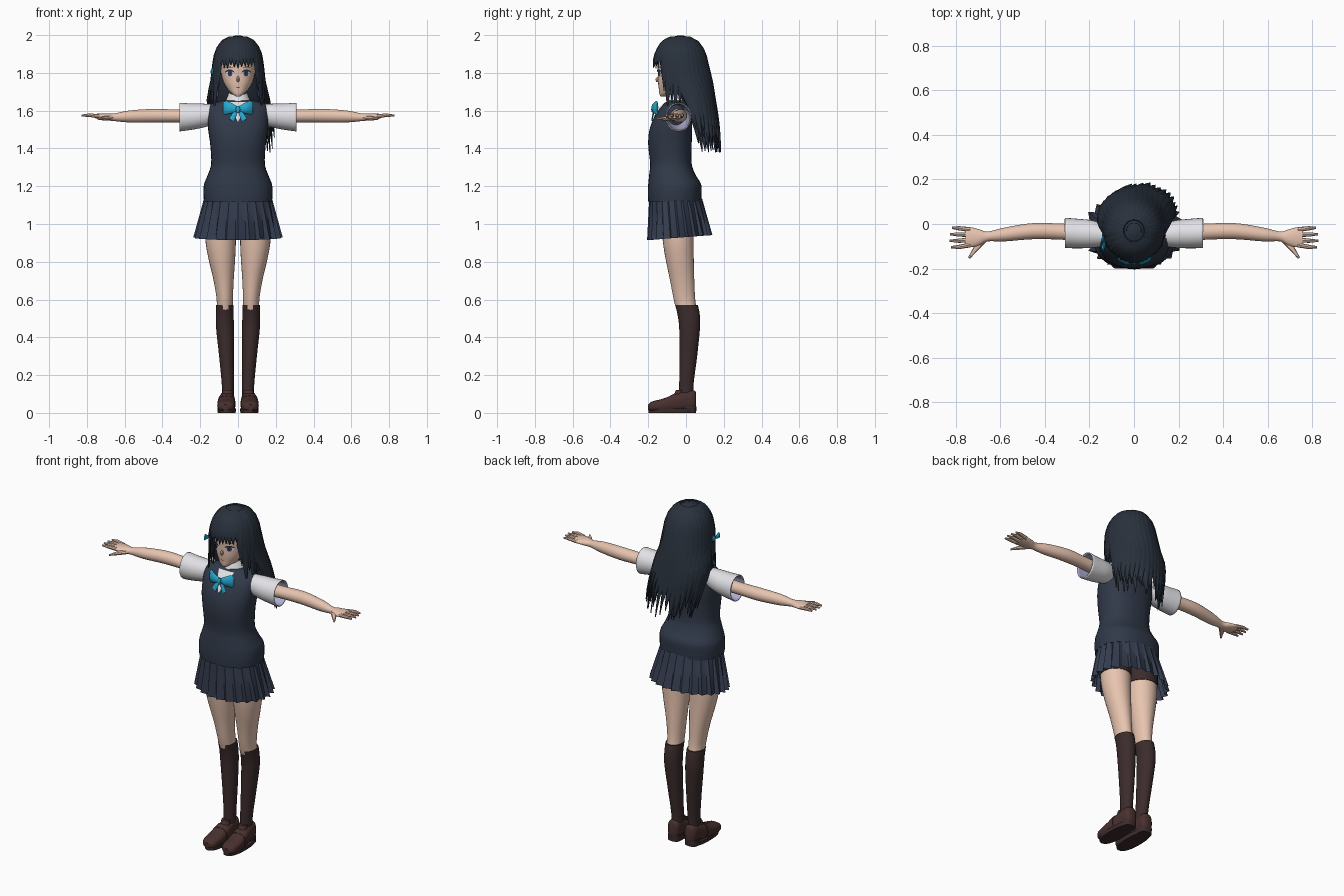
import bpy, bmesh, math, random
from mathutils import Vector

random.seed(4)
cube = bpy.data.objects.get("Cube")
if cube:
    bpy.data.objects.remove(cube, do_unlink=True)


def material(name, *rgb):
    m = bpy.data.materials.new(name)
    m.diffuse_color = (*rgb, 1)
    m.use_nodes = True
    m.node_tree.nodes["Principled BSDF"].inputs["Base Color"].default_value = (*rgb, 1)
    return m


SKIN = material("skin", .8, .55, .43)
HAIR = material("dark_hair", .022, .031, .046)
VEST = material("navy_knit", .03, .041, .066)
SKIRT = material("navy_cloth", .036, .047, .08)
SOCK = material("brown_sock", .045, .025, .025)
SHOE = material("brown_leather", .065, .03, .027)
WHITE = material("white_cloth", .8, .8, .84)
LILAC = material("lilac_lining", .42, .42, .65)
CYAN = material("cyan_ribbon", .02, .4, .63)
INDIGO = material("indigo", .05, .05, .15)
built = []
SIDES = (("left", 1), ("right", -1))


def build(name, verts, faces, *mats):
    me = bpy.data.meshes.new(name)
    me.from_pydata(verts, [], faces)
    bm = bmesh.new()
    bm.from_mesh(me)
    bmesh.ops.recalc_face_normals(bm, faces=bm.faces)
    bm.to_mesh(me)
    bm.free()
    for m in mats:
        me.materials.append(m)
    ob = bpy.data.objects.new(name, me)
    bpy.context.collection.objects.link(ob)
    built.append(ob)
    return ob


def skin_rings(rows, n, caps=True):
    """Faces joining consecutive rings of n vertices."""
    faces = [(r * n + i, r * n + (i + 1) % n, (r + 1) * n + (i + 1) % n, (r + 1) * n + i)
             for r in range(rows - 1) for i in range(n)]
    if caps:
        faces += [tuple(range(n)), tuple(range((rows - 1) * n, rows * n))]
    return faces


def smooth_rings(rings, k=4):
    """Catmull-Rom interpolation between profile rings."""
    out = []
    for i in range(len(rings) - 1):
        four = [rings[max(0, min(len(rings) - 1, i + d))] for d in (-1, 0, 1, 2)]
        for j in range(k):
            t = j / k
            out.append(tuple(b + .5 * t * (c - a + t * (2 * a - 5 * b + 4 * c - d + t * (3 * (b - c) + d - a)))
                             for a, b, c, d in zip(*four)))
    return out + [rings[-1]]


def loft(name, rings, *mats, axis=2, p=2, n=28, caps=True, k=4):
    """Rings are (position, centre u, centre v, radius u, radius v)."""
    rings, verts = smooth_rings(rings, k), []
    for t, cu, cv, ru, rv in rings:
        for i in range(n):
            c, s = math.cos(math.tau * i / n), math.sin(math.tau * i / n)
            co = [cu + ru * math.copysign(abs(c) ** (2 / p), c), cv + rv * math.copysign(abs(s) ** (2 / p), s)]
            co.insert(axis, t)
            verts.append(co)
    return build(name, verts, skin_rings(len(rings), n, caps), *mats)


def mirror(rings, s, col=1):
    return [r[:col] + (r[col] * s,) + r[col + 1:] for r in rings]


def section(rings, z):
    """Profile ring at height z."""
    fine = sorted(smooth_rings(rings))
    z = max(fine[0][0], min(fine[-1][0], z))
    for a, b in zip(fine, fine[1:]):
        if z <= b[0]:
            f = (z - a[0]) / (b[0] - a[0])
            return [x + (y - x) * f for x, y in zip(a, b)]


def sweep(name, path, widths, depths, mat, out, n=8):
    """Tapered elliptical strip along a path; out(point) is its outward side."""
    pts, verts = [Vector(q) for q in path], []
    for i, q in enumerate(pts):
        t = (pts[min(i + 1, len(pts) - 1)] - pts[max(i - 1, 0)]).normalized()
        side = t.cross(Vector(out(q))).normalized()
        up = side.cross(t)
        for j in range(n):
            a = math.tau * j / n
            verts.append(q + side * widths[i] * math.cos(a) + up * depths[i] * math.sin(a))
    return build(name, verts, skin_rings(len(pts), n), mat)


def decal(name, rings, p, cx, cz, w, top, low, mat, off, shape=lambda u: math.sqrt(1 - u * u)):
    """Thin patch laid on the front of a lofted body."""
    cols, rows, verts = 13, 5, []
    for i in range(cols):
        u = 2 * i / (cols - 1) - 1
        for j in range(rows):
            x, z = cx + w * u, cz + shape(u) * (low + (top - low) * j / (rows - 1))
            _, rx0, cy, rx, ry = section(rings, z)
            verts.append((x, cy - ry * (1 - min(1, abs((x - rx0) / rx)) ** p) ** (1 / p) - off, z))
    faces = [(i * rows + j, (i + 1) * rows + j, (i + 1) * rows + j + 1, i * rows + j + 1)
             for i in range(cols - 1) for j in range(rows - 1)]
    build(name, verts, faces, mat)


# Knitted vest with a white neck opening
vest = [(1.12, 0, -.06, .18, .14), (1.16, 0, -.06, .183, .142), (1.21, 0, -.06, .18, .14),
        (1.26, 0, -.072, .16, .123), (1.32, 0, -.08, .142, .11), (1.42, 0, -.085, .147, .115),
        (1.5, 0, -.08, .158, .113), (1.58, 0, -.067, .162, .095), (1.63, 0, -.052, .15, .07),
        (1.655, 0, -.045, .08, .05)]
loft("vest", vest, VEST, p=2.3, n=36)
decal("shirt_front", vest, 2.3, 0, 1.645, .05, 0, -.105, WHITE, .004, lambda u: 1 - abs(u))
collar = loft("collar", [(1.625, 0, -.05, .078, .075), (1.67, 0, -.044, .058, .058), (1.7, 0, -.04, .046, .046)],
              WHITE, caps=False)
for v in collar.data.vertices:
    v.co.z += (v.co.y + .04) * .4

# Pleated skirt
pleats, rows, verts = 24, 4, []
for r in range(rows):
    f = r / (rows - 1)
    for i in range(pleats * 2):
        a = math.tau * (i // 2 + .75 * (i % 2)) / pleats
        d = 1 - (i % 2) * (.03 + .08 * f)
        c, s = math.cos(a), math.sin(a)
        verts.append(((.18 + .057 * f) * d * c, -.055 + .022 * f + (.14 + .033 * f) * d * s,
                      1.135 - f * (.207 - .013 * s)))
build("skirt", verts, skin_rings(rows, pleats * 2, False), SKIRT)

# Legs, socks and shoes
thigh = [(.54, .07, .005, .044, .054), (.6, .07, -.008, .043, .057), (.7, .076, -.02, .053, .064),
         (.82, .086, -.034, .071, .075), (.92, .092, -.042, .081, .082), (1.08, .093, -.05, .083, .088)]
calf = [(.06, .054, 0, .031, .04), (.15, .054, .002, .032, .038), (.3, .061, .012, .039, .047),
        (.45, .069, .019, .047, .055), (.52, .07, .014, .047, .059), (.57, .07, .003, .047, .06)]
upper = [(-.2, .064, .03, .022, .014), (-.18, .063, .034, .041, .026), (-.12, .062, .041, .048, .035),
         (-.06, .06, .053, .043, .046), (0, .057, .065, .038, .053), (.04, .055, .068, .035, .052),
         (.054, .055, .066, .022, .042)]
sole = [(0, .06, -.075, .047, .124), (.022, .06, -.074, .05, .126)]
heel = [(0, .056, .015, .037, .039), (.035, .056, .015, .038, .04)]
for side, s in SIDES:
    loft(side + "_leg", mirror(thigh, s), SKIN)
    loft(side + "_shorts", mirror([(.96, .092, -.045, .086, .087), (1.09, .093, -.05, .088, .092)], s), SOCK)
    loft(side + "_sock", mirror(calf, s), SOCK)
    loft(side + "_shoe", mirror(upper, s), SHOE, axis=1, p=2.6)
    loft(side + "_sole", mirror(sole, s), SOCK, p=2.4, k=1)
    loft(side + "_heel", mirror(heel, s), SOCK, p=3, k=1)
    loft(side + "_shoe_strap", mirror([(-.085, .061, .047, .048, .044), (-.055, .06, .055, .045, .05)], s),
         SHOE, axis=1, p=2.6, k=1)
    loft(side + "_shoe_tongue", mirror([(.075, .058, -.045, .027, .03), (.122, .056, -.032, .026, .02)], s), SHOE)

# Arms, hands and short sleeves
arm = [(.14, -.045, 1.57, .04, .04), (.31, -.035, 1.572, .036, .034), (.45, -.032, 1.573, .036, .036),
       (.58, -.047, 1.569, .031, .031), (.655, -.056, 1.565, .022, .02), (.69, -.06, 1.567, .035, .019),
       (.725, -.06, 1.569, .044, .016), (.755, -.06, 1.571, .042, .012)]
sleeve = [(.13, -.05, 1.58, .05, .055), (.19, -.045, 1.573, .062, .064), (.25, -.043, 1.568, .066, .07),
          (.31, -.04, 1.566, .068, .076)]
for side, s in SIDES:
    loft(side + "_arm", mirror(arm, s, 0), SKIN, axis=0)
    cuff = loft(side + "_sleeve", mirror(sleeve, s, 0), WHITE, LILAC, axis=0, caps=False)
    wall = cuff.modifiers.new("cloth", "SOLIDIFY")
    wall.thickness, wall.offset, wall.material_offset = .006, -1, 1
    for i, name in enumerate(("little", "ring", "middle", "index")):
        y, tip = -.025 - .023 * i, .83 - .008 * abs(i - 1.7)
        sweep(f"{side}_{name}_finger", [(s * .735, y, 1.57), (s * .785, y + .006 - .005 * i, 1.576),
                                        (s * tip, y + .008 - .006 * i, 1.574)],
              (.011, .0095, .005), (.011, .0095, .005), SKIN, lambda q: (0, 0, 1))
    sweep(side + "_thumb", [(s * .675, -.07, 1.563), (s * .705, -.105, 1.56), (s * .74, -.153, 1.556)],
          (.017, .013, .005), (.013, .012, .005), SKIN, lambda q: (0, 0, 1))

# Neck, head and face
loft("neck", [(1.6, 0, -.04, .042, .042), (1.66, 0, -.042, .034, .036), (1.75, 0, -.04, .036, .04)], SKIN)
head = [(1.676, 0, -.12, .012, .015), (1.69, 0, -.103, .033, .038), (1.715, 0, -.078, .056, .066),
        (1.75, 0, -.055, .077, .093), (1.8, 0, -.04, .09, .109), (1.86, 0, -.035, .096, .115),
        (1.92, 0, -.035, .08, .1), (1.96, 0, -.035, .04, .05)]
loft("head", head, SKIN, p=2.2)
sweep("nose", [(0, -.142, 1.785), (0, -.153, 1.764), (0, -.152, 1.752)], (.004, .009, .005),
      (.004, .01, .005), SKIN, lambda q: (0, -1, 0))
decal("mouth", head, 2.2, 0, 1.722, .012, .002, -.002, SHOE, .003)
for side, s in SIDES:
    decal(side + "_eye_white", head, 2.2, s * .043, 1.797, .022, .016, -.014, WHITE, .002)
    decal(side + "_iris", head, 2.2, s * .042, 1.797, .013, .016, -.015, INDIGO, .004)
    decal(side + "_pupil", head, 2.2, s * .042, 1.797, .006, .009, -.008, HAIR, .005)
    decal(side + "_eyelash", head, 2.2, s * .044, 1.797, .026, .021, .011, HAIR, .007)
    decal(side + "_eyebrow", head, 2.2, s * .044, 1.826, .022, .007, .003, HAIR, .003)

# Hair: a cap, then tapered locks that follow one flowing profile
flow = [(1.998, 0, -.03, .02, .02), (1.975, 0, -.03, .075, .08), (1.92, 0, -.03, .112, .122),
        (1.84, 0, -.03, .128, .143), (1.75, 0, -.01, .138, .145), (1.65, .003, .03, .16, .12),
        (1.5, .03, .062, .16, .112), (1.33, .05, .085, .15, .105)]
loft("hair_cap", [r[:3] + (r[3] - .006, r[4] - .006) for r in flow[:3]] + [(1.865, 0, -.03, .118, .13)], HAIR)
loft("hair_back_core", [(1.9, 0, .01, .105, .08), (1.8, 0, .02, .118, .092), (1.7, 0, .035, .125, .085),
                        (1.62, 0, .06, .13, .07)], HAIR)


def lock(name, deg, end, width, shrink=0, hang=0, mat=HAIR):
    """Angle is measured from the back; below the hang height the lock drops straight."""
    steps, a, path = 13, math.radians(deg), []
    for i in range(steps):
        z = 1.99 + (end - 1.99) * (i / (steps - 1)) ** 1.25
        _, cx, cy, rx, ry = section(flow, max(z, hang))
        drop = 1 + max(0, hang - z) * .45
        path.append((cx + (rx - shrink) * math.sin(a) * drop, cy + (ry - shrink) * math.cos(a), z))
    taper = [width * min(1, .35 + i * .2) * min(1, (steps - 1 - i) / 4 + .06) for i in range(steps)]
    sweep(name, path, taper, [.002 + w * .27 for w in taper], mat,
          lambda q: (q.x, q.y + .03 - max(0, 1.8 - q.z) * .3, max(0, q.z - 1.86) * 2), 6)


for i in range(19):
    deg = -94 + i * 188 / 18
    lock(f"back_lock_{i + 1}", deg, 1.34 + .1 * random.random() + .07 * abs(deg) / 94, .029)
    lock(f"back_under_lock_{i + 1}", deg * .95 + 4, 1.37 + .1 * random.random(), .029, .014)
for i in range(13):
    lock(f"fringe_lock_{i + 1}", 128 + i * 104 / 12, 1.822 + .02 * random.random(), .02, hang=1.84)
for side, s in SIDES:
    for i, end in enumerate((1.62, 1.6, 1.66, 1.59, 1.7)):
        lock(f"{side}_side_lock_{i + 1}", s * (92 + i * 9), end + .015 * random.random(), .022, hang=1.82)
    lock(side + "_inner_lock", s * 112, 1.62, .016, .02, 1.82, INDIGO)

# Neck bow and hair ribbon
front = lambda q: (0, -1, 0)
for side, s in SIDES:
    sweep(side + "_bow_loop", [(0, -.166, 1.607), (s * .035, -.17, 1.612), (s * .066, -.158, 1.616),
                               (s * .078, -.15, 1.616)], (.013, .027, .037, .03), (.008, .014, .01, .004), CYAN, front)
    sweep(side + "_bow_tail", [(s * .005, -.165, 1.605), (s * .022, -.176, 1.575), (s * .034, -.18, 1.55)],
          (.007, .013, .015), (.004, .004, .003), CYAN, front)
    sweep(side + "_ribbon_loop", [(-.134, -.085, 1.8), (-.138, -.085 - s * .02, 1.806), (-.136, -.085 - s * .034, 1.81)],
          (.006, .015, .018), (.006, .008, .004), CYAN, lambda q: (-1, 0, 0))
sweep("bow_knot", [(0, -.17, 1.622), (0, -.174, 1.607), (0, -.172, 1.59)], (.01, .014, .01),
      (.008, .011, .008), CYAN, front)

# Smooth shading with sharp creases
bpy.ops.object.select_all(action="DESELECT")
for ob in built:
    ob.select_set(True)
bpy.context.view_layer.objects.active = built[0]
bpy.ops.object.shade_smooth_by_angle(angle=math.radians(40))
